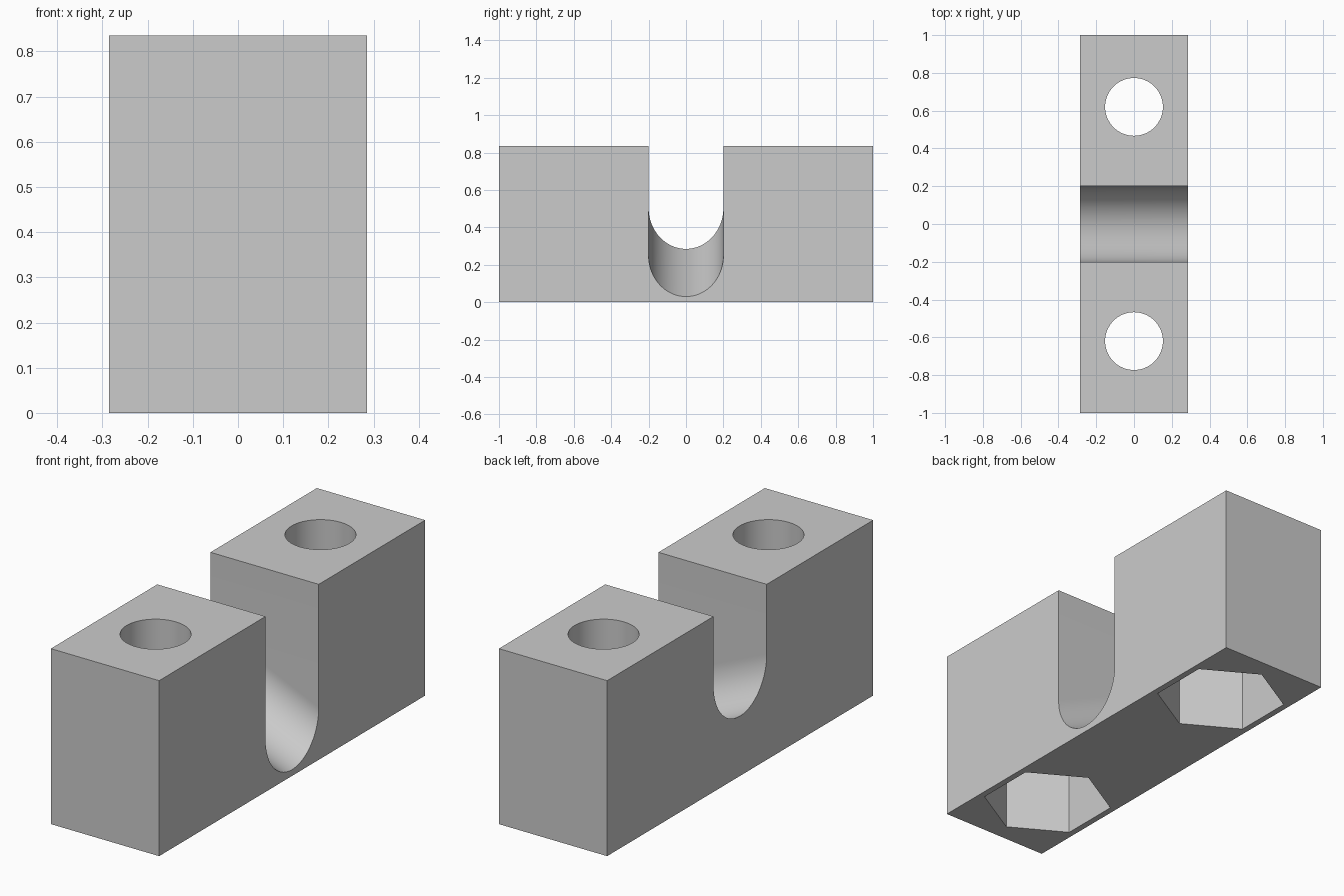
import bpy
import bmesh
from math import sin, cos, pi, radians
from mathutils import Vector

WIDTH, LENGTH, HEIGHT = 0.57, 2.0, 0.835
BOLT_Y = 0.62

start = bpy.data.objects.get("Cube")
if start:
    bpy.data.objects.remove(start, do_unlink=True)

grey = bpy.data.materials.new("light_grey")
grey.use_nodes = True
grey.diffuse_color = (0.6, 0.6, 0.6, 1)
grey.node_tree.nodes["Principled BSDF"].inputs["Base Color"].default_value = (0.6, 0.6, 0.6, 1)


def prism(name, outline, sweep):
    """Solid made by sweeping a closed outline along a vector."""
    bm = bmesh.new()
    face = bm.faces.new([bm.verts.new(p) for p in outline])
    swept = bmesh.ops.extrude_face_region(bm, geom=[face])["geom"]
    bmesh.ops.translate(bm, vec=sweep, verts=[v for v in swept if isinstance(v, bmesh.types.BMVert)])
    bmesh.ops.recalc_face_normals(bm, faces=bm.faces)
    mesh = bpy.data.meshes.new(name)
    bm.to_mesh(mesh)
    bm.free()
    mesh.materials.append(grey)
    obj = bpy.data.objects.new(name, mesh)
    bpy.context.collection.objects.link(obj)
    return obj


def ring(y, z, radius, sides, turn=0):
    angles = [turn + 2 * pi * i / sides for i in range(sides)]
    return [(radius * cos(a), y + radius * sin(a), z) for a in angles]


# Main block
w, l = WIDTH / 2, LENGTH / 2
block = prism("clamp_block", [(-w, -l, 0), (w, -l, 0), (w, l, 0), (-w, l, 0)], Vector((0, 0, HEIGHT)))

# Round-bottomed slot that slopes down towards +x
slope = (0.03 - 0.285) / WIDTH
x0, reach = -0.5, 1.0
radius, drop = 0.2, 0.219
axis_z = 0.1575 + drop + slope * x0
slot = [(x0, radius * cos(a), axis_z + drop * sin(a))
        for a in [pi + pi * i / 48 for i in range(49)]]
slot += [(x0, radius, 2), (x0, -radius, 2)]
cutters = [prism("slot_cutter", slot, Vector((reach, 0, slope * reach)))]

# Bolt holes with hexagonal nut pockets underneath
for side, y in (("front", -BOLT_Y), ("back", BOLT_Y)):
    cutters.append(prism(side + "_bolt_cutter", ring(y, -0.1, 0.153, 64), Vector((0, 0, 1.1))))
    cutters.append(prism(side + "_nut_cutter", ring(y, -0.1, 0.294, 6, pi / 2), Vector((0, 0, 0.56))))

# Cut the block, then discard the cutters
bpy.ops.object.select_all(action="DESELECT")
bpy.context.view_layer.objects.active = block
block.select_set(True)
for cutter in cutters:
    cutter.hide_render = True
    mod = block.modifiers.new(cutter.name, "BOOLEAN")
    mod.operation = "DIFFERENCE"
    mod.solver = "EXACT"
    mod.object = cutter
    bpy.ops.object.modifier_apply(modifier=mod.name)
    bpy.data.objects.remove(cutter, do_unlink=True)

bpy.ops.object.shade_smooth_by_angle(angle=radians(30))
